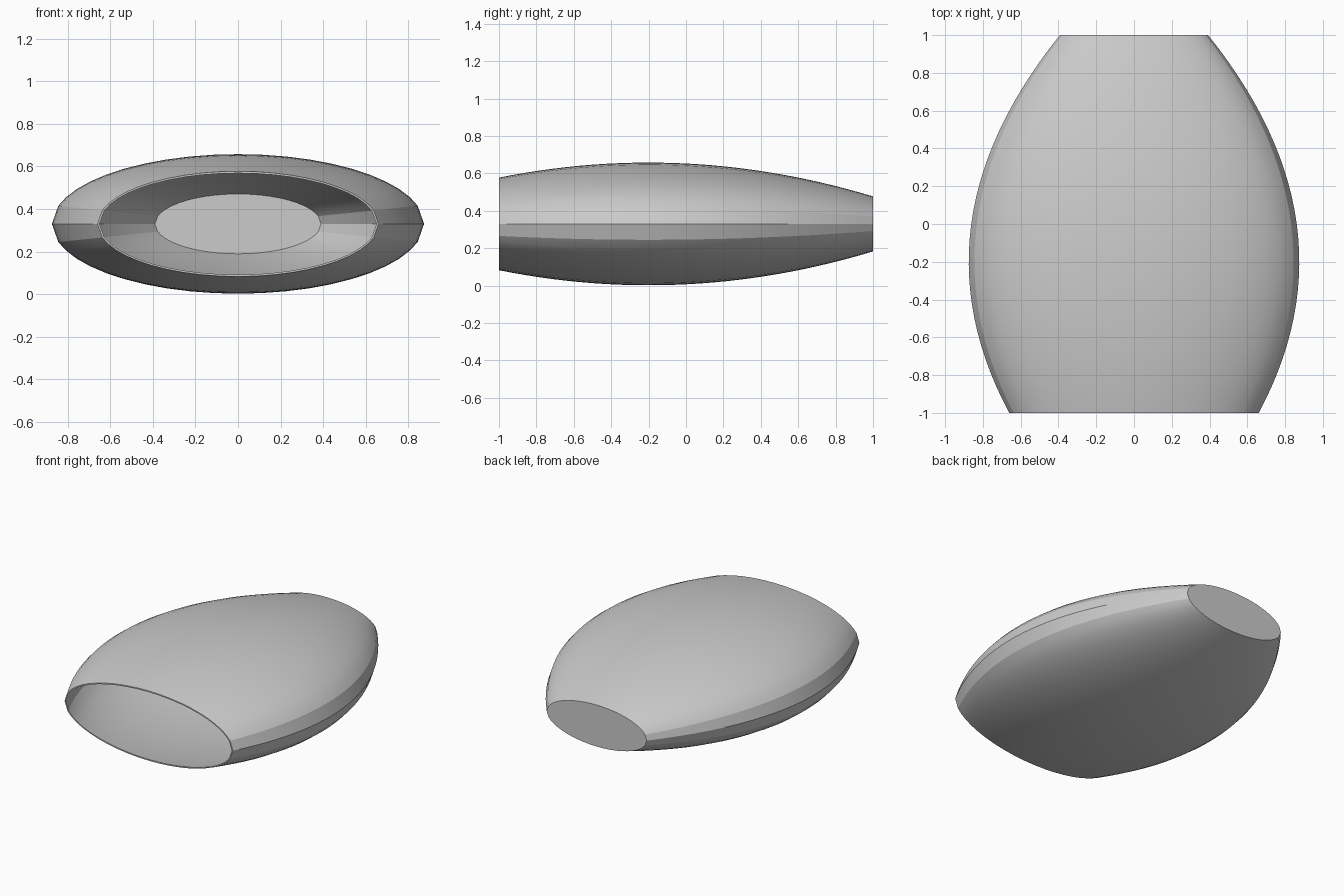
import bpy
import bmesh
from math import cos, sin, radians

cube = bpy.data.objects.get("Cube")
if cube:
    bpy.data.objects.remove(cube, do_unlink=True)

HALF_WIDTH, HALF_HEIGHT, CENTRE_Z = 0.875, 0.328, 0.33
WIDEST_Y, TAPER, WALL = -0.2, 0.383, 0.009
STEPS = 28

# Oval section angles, with one broad facet either side of the equator
angles = [radians(7.5 * i) for i in range(48) if i % 24 not in (1, 23)]


def add_ring(bm, y, inset):
    """One oval cross-section of the barrel, shrunk by inset."""
    scale = 1 - TAPER * (y - WIDEST_Y) ** 2
    a, b = HALF_WIDTH * scale - inset, HALF_HEIGHT * scale - inset
    return [bm.verts.new((a * cos(t), y, CENTRE_Z + b * sin(t))) for t in angles]


def bridge(bm, first, second):
    for i in range(len(first)):
        j = (i + 1) % len(first)
        bm.faces.new((first[i], first[j], second[j], second[i]))


# Outer skin from closed back to open front, then inner skin back again
bm = bmesh.new()
outer = [add_ring(bm, 1 - 2 * i / STEPS, 0) for i in range(STEPS + 1)]
inner = [add_ring(bm, -1 + (2 - WALL) * i / STEPS, WALL) for i in range(STEPS + 1)]
rings = outer + inner
for first, second in zip(rings, rings[1:]):
    bridge(bm, first, second)

# Flat back wall, outside and inside
bm.faces.new(outer[0])
bm.faces.new(inner[-1])
bmesh.ops.recalc_face_normals(bm, faces=bm.faces)

mesh = bpy.data.meshes.new("barrel_shell")
bm.to_mesh(mesh)
bm.free()
shell = bpy.data.objects.new("barrel_shell", mesh)
bpy.context.collection.objects.link(shell)

# Soft skin with crisp rim, back edge and equator
bpy.context.view_layer.objects.active = shell
shell.select_set(True)
bpy.ops.object.shade_smooth_by_angle(angle=radians(12))
